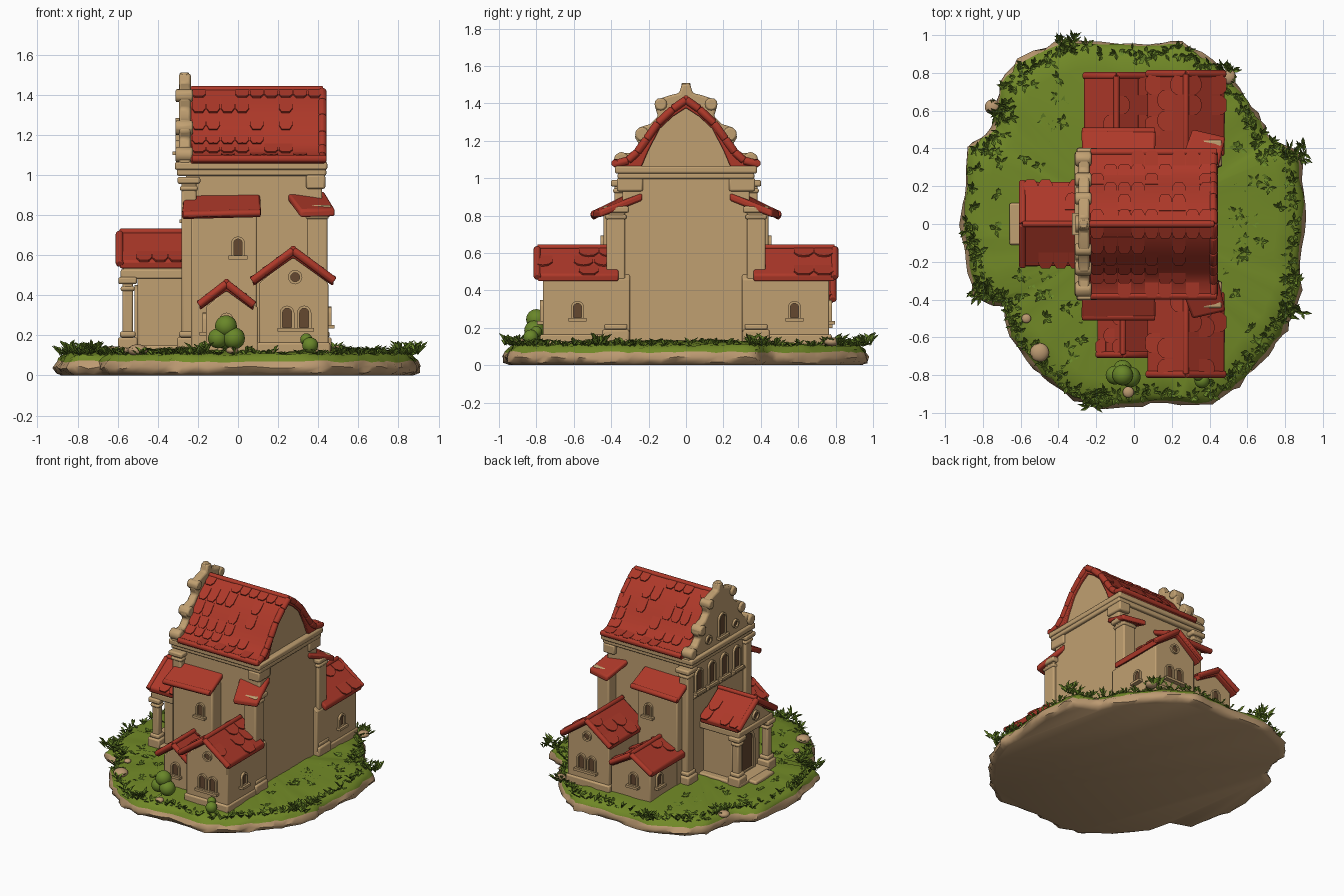
import bpy, bmesh, math, random
from mathutils import Vector, Matrix

if "Cube" in bpy.data.objects:
    bpy.data.objects.remove(bpy.data.objects["Cube"])
random.seed(4)
rnd = random.uniform

def material(name, c):
    m = bpy.data.materials.new(name)
    m.diffuse_color = (*c, 1)
    m.use_nodes = True
    m.node_tree.nodes["Principled BSDF"].inputs["Base Color"].default_value = m.diffuse_color
    return m
WALL = material("tan plaster", (0.53, 0.35, 0.165))
STONE = material("rim stone", (0.50, 0.32, 0.165))
ROOF = material("red tile", (0.42, 0.04, 0.022))
GRASS = material("grass green", (0.165, 0.25, 0.02))
LEAF = material("leaf green", (0.14, 0.24, 0.022))
DARK = material("window brown", (0.13, 0.065, 0.03))

def finish(name, bm, mats, bevel=0.0, angle=35, normals=True):
    if normals:
        bmesh.ops.recalc_face_normals(bm, faces=bm.faces)
    me = bpy.data.meshes.new(name)
    bm.to_mesh(me); bm.free()
    ob = bpy.data.objects.new(name, me)
    bpy.context.collection.objects.link(ob)
    for m in mats:
        me.materials.append(m)
    if bevel:
        mod = ob.modifiers.new("bevel", 'BEVEL')
        mod.width, mod.segments, mod.limit_method = bevel, 2, 'ANGLE'
    bpy.ops.object.select_all(action='DESELECT')
    ob.select_set(True)
    bpy.context.view_layer.objects.active = ob
    bpy.ops.object.shade_smooth_by_angle(angle=math.radians(angle))
    return ob

def prism(name, pts, axis, a, b, mat, bevel=0.007):
    # profile in (y,z) or (x,z), extruded along axis from a to b
    bm = bmesh.new()
    put = (lambda u, v, w: (w, u, v)) if axis == 'x' else (lambda u, v, w: (u, w, v))
    f = bm.faces.new([bm.verts.new(put(u, v, a)) for u, v in pts])
    r = bmesh.ops.extrude_face_region(bm, geom=[f])
    d = Vector(put(0, 0, b - a))
    bmesh.ops.translate(bm, vec=d, verts=[v for v in r['geom'] if isinstance(v, bmesh.types.BMVert)])
    return finish(name, bm, [mat], bevel)

def box(name, x0, x1, y0, y1, z0, z1, mat=WALL, bevel=0.01):
    return prism(name, [(x0, z0), (x1, z0), (x1, z1), (x0, z1)], 'y', y0, y1, mat, bevel)

def rod(name, p, q, r, mat):
    p, q = Vector(p), Vector(q)
    bm = bmesh.new()
    M = Matrix.Translation((p + q) / 2) @ (q - p).to_track_quat('Z', 'Y').to_matrix().to_4x4()
    bmesh.ops.create_cone(bm, cap_ends=True, segments=12, radius1=r, radius2=r, depth=(q - p).length, matrix=M)
    return finish(name, bm, [mat], r * 0.3)

def slab(name, top, t, mat=ROOF):
    bm = bmesh.new()
    up = [bm.verts.new(p) for p in top]
    lo = [bm.verts.new((p[0], p[1], p[2] - t)) for p in top]
    bm.faces.new(up); bm.faces.new(lo[::-1])
    for i in range(4):
        j = (i + 1) % 4
        bm.faces.new([up[i], lo[i], lo[j], up[j]])
    return finish(name, bm, [mat], 0.012)

def shingles(name, slopes):
    # each slope: top corner, along vector, down vector, columns, rows, chance
    bm = bmesh.new()
    for U, A, D, nc, nr, ch in slopes:
        U, A, D = Vector(U), Vector(A), Vector(D)
        N = A.cross(D).normalized()
        N = N if N.z > 0 else -N
        for r in range(nr):
            for c in range(nc):
                if random.random() > ch: continue
                off = 0.25 if r % 2 else -0.0
                shape = [(0, 0), (.95, 0), (.95, .75), (.75, 1.05), (.48, 1.15), (.2, 1.05), (0, .75)]
                vs = [bm.verts.new(U + A * min(1, (c + off + u) / nc) + D * min(1.02, (r + v) / nr)
                                   + N * (0.001 + 0.009 * v)) for u, v in shape]
                f = bm.faces.new(vs)
                r2 = bmesh.ops.extrude_face_region(bm, geom=[f])
                bmesh.ops.translate(bm, vec=-N * 0.012, verts=[v for v in r2['geom'] if isinstance(v, bmesh.types.BMVert)])
    finish(name, bm, [ROOF])

def gable_roof(name, axis, c, hw, a, b, eave, ridge, t=0.04):
    prism(name, [(c - hw, eave), (c, ridge), (c + hw, eave), (c + hw * .97, eave - t), (c, ridge - t * 1.2),
                 (c - hw * .97, eave - t)], axis, a, b, ROOF, 0.01)
    put = (lambda u, v, w: (w, u, v)) if axis == 'x' else (lambda u, v, w: (u, w, v))
    rod(name + "_ridge", put(c, ridge - .004, a), put(c, ridge - .004, b), 0.016, ROOF)
    for s in (-1, 1):
        rod(name + "_verge", put(c, ridge - .012, b), put(c + s * hw, eave - .014, b), 0.02, ROOF)
    shingles(name + "_tiles", [(put(c, ridge, a), put(0, 0, b - a), put(s * hw, eave - ridge, 0), 4, 3, .3) for s in (-1, 1)])

def window(name, pos, turn, w, h, t=0.013, round_=False, sill=True):
    # frame ring with a dark pane; local -y faces outward
    def arch(w, h, z0):
        r = w / 2
        if round_:
            return [(r * math.cos(i * math.pi / 8), r * math.sin(i * math.pi / 8)) for i in range(16)]
        return [(-r, z0), (r, z0)] + [(r * math.cos(i * math.pi / 8), h - r + r * math.sin(i * math.pi / 8)) for i in range(9)]
    o, n = arch(w + 2 * t, h + t, -t * .5), arch(w, h, 0)
    bm = bmesh.new()
    rings = [[bm.verts.new((x, y, z)) for x, z in pts] for pts, y in ((o, .01), (o, -.016), (n, -.016), (n, .01))]
    for A, B in zip(rings, rings[1:]):
        for i in range(len(A)):
            j = (i + 1) % len(A)
            bm.faces.new([A[i], A[j], B[j], B[i]])
    bm.faces.new([bm.verts.new((x, -.004, z)) for x, z in n]).material_index = 1
    if sill and not round_:
        bmesh.ops.create_cube(bm, size=1, matrix=Matrix.Translation((0, -.012, -.012)) @ Matrix.Diagonal((w + 4 * t, .04, .018, 1)))
    ob = finish(name, bm, [WALL, DARK])
    ob.location, ob.rotation_euler = pos, (0, 0, turn)

def pilaster(name, x, y, r, z0, z1):
    box(name + "_shaft", x - r, x + r, y - r, y + r, z0, z1)
    for k, (a, b, e) in enumerate([(z0, z0 + .07, .022), (z0 + .07, z0 + .1, .012), (z1 - .07, z1 - .045, .008), (z1 - .035, z1, .02)]):
        box(name + "_moulding", x - r - e, x + r + e, y - r - e, y + r + e, a, b)

# Ground: stone rim and grassy top from one outline
OUT = [(.9, .1), (.87, .38), (.71, .45), (.65, .58), (.55, .72), (.4, .87), (.25, .96), (0, .94), (-.35, .97), (-.6, .87),
       (-.7, .75), (-.74, .5), (-.87, .4), (-.91, 0), (-.88, -.15), (-.84, -.38), (-.69, -.43), (-.65, -.6), (-.48, -.8),
       (-.32, -.93), (-.15, -.97), (.1, -.94), (.4, -.95), (.55, -.85), (.7, -.68), (.8, -.55), (.88, -.35), (.87, -.2)]
rim = []
for i, p in enumerate(OUT):
    q = OUT[(i + 1) % len(OUT)]
    rim += [Vector(p).lerp(Vector(q), k / 4) for k in range(4)]
bm = bmesh.new()
LEVELS = [(.97, 0, 0), (1.0, .015, .01), (1.012, .04, .012), (.995, .07, .01), (.985, .085, .01), (.96, .105, .012), (.85, .118, .01),
          (.6, .13, .006), (.3, .14, .004)]
rings = []
for s, z, j in LEVELS:
    rings.append([bm.verts.new((p.x * s + rnd(-j, j), p.y * s + rnd(-j, j), z + (rnd(-j, j) * .6 if z else 0))) for p in rim])
for k, (A, B) in enumerate(zip(rings, rings[1:])):
    for i in range(len(A)):
        j = (i + 1) % len(A)
        bm.faces.new([A[i], A[j], B[j], B[i]]).material_index = int(k >= 3)
bm.faces.new(rings[0])
bm.faces.new(rings[-1]).material_index = 1
finish("ground", bm, [STONE, GRASS], 0, 50)

# Grass tufts on the rim and scattered on the lawn
bm = bmesh.new()
def tuft(x, y, z, n, length, rise):
    for _ in range(n):
        a, L, w = rnd(0, 6.28), length * rnd(.6, 1.1), rnd(.007, .012)
        d, s = Vector((math.cos(a), math.sin(a), 0)), Vector((-math.sin(a), math.cos(a), 0)) * w
        o = Vector((x, y, z)); m = o + d * L * .5 + Vector((0, 0, L * rise * .8)); t = o + d * L + Vector((0, 0, L * rise))
        o, l, r, t = [bm.verts.new(v) for v in (o, m - s, m + s, t)]
        bm.faces.new([o, l, t]); bm.faces.new([o, t, r])
for p in rim:
    for k in range(2):
        s = rnd(.93, .975)
        tuft(p.x * s + rnd(-.015, .015), p.y * s + rnd(-.015, .015), .1, 4, .045, rnd(.3, 1.1))
for cx, cy in ((.85, .38), (.84, -.48), (-.8, -.36), (-.35, .95), (-.2, -.93), (.5, .78), (-.7, .6)):
    for _ in range(7):
        tuft(cx + rnd(-.05, .05), cy + rnd(-.04, .04), .105, 5, .06, rnd(.6, 1.2))
for _ in range(130):
    p = random.choice(rim) * rnd(.5, .93)
    if not (-.66 < p.x < .48 and abs(p.y) < .25 or -.28 < p.x < .5 and abs(p.y) < .8):
        tuft(p.x, p.y, .118, 6, .045, rnd(.2, .6))
finish("grass_tufts", bm, [LEAF], normals=False)

# Bush and loose rocks
def blob(name, x, y, z, r, mat, flat=1.0):
    bm = bmesh.new()
    bmesh.ops.create_icosphere(bm, subdivisions=3, radius=r, matrix=Matrix.Translation((x, y, z)) @ Matrix.Diagonal((1, 1, flat, 1)))
    finish(name, bm, [mat], 0, 60)
for x, y, z, r in ((-.06, -.8, .245, .055), (-.1, -.8, .185, .05), (-.02, -.81, .185, .055), (-.06, -.77, .18, .05), (.36, -.83, .15, .04), (.34, -.8, .18, .03)):
    blob("bush", x, y, z, r, LEAF)
for x, y, r in ((-.5, -.68, .05), (-.03, -.89, .03), (-.57, -.5, .025), (-.75, .62, .04), (.5, .78, .04)):
    blob("rock", x, y, .125, r, STONE, .6)

# Nave body, cornice and main roof
box("nave_wall", -.26, .42, -.34, .34, .1, 1.02)
box("cornice", -.305, .44, -.365, .365, .995, 1.03)
box("cornice_top", -.315, .445, -.38, .38, 1.025, 1.065)
half = [(.07, 1.385), (.15, 1.31), (.21, 1.225), (.26, 1.155), (.31, 1.11), (.385, 1.09)]
inner = [(.385, 1.055), (.24, 1.055), (.2, 1.15), (.14, 1.265), (.07, 1.33)]
side = half + inner
prism("main_roof", [(0, 1.435)] + side + [(0, 1.375)] + [(-y, z) for y, z in side[::-1]], 'x', -.235, .425, ROOF)
prism("rear_gable", [(0, 1.38), (.075, 1.335), (.145, 1.27), (.21, 1.15), (.25, 1.05), (-.25, 1.05), (-.21, 1.15),
                     (-.145, 1.27), (-.075, 1.335)], 'x', -.2, .405, WALL, 0)
rod("main_ridge", (-.235, 0, 1.425), (.425, 0, 1.425), .018, ROOF)
slopes = []
line = [(0, 1.435)] + half
for s in (-1, 1):
    for (y0, z0), (y1, z1) in zip(line, line[1:]):
        slopes.append(((-.23, s * y0, z0), (.65, 0, 0), (0, s * (y1 - y0), z1 - z0), 9, 1, .5))
        rod("main_verge", (.42, s * y0, z0 - .016), (.42, s * y1, z1 - .016), .022, ROOF)
    rod("main_eave", (-.23, s * .38, 1.08), (.44, s * .38, 1.08), .02, ROOF)
shingles("main_roof_tiles", slopes)

# Scrolled front gable on the entrance side
hp = [(.022, 1.505), (.036, 1.455), (.08, 1.445), (.14, 1.425), (.165, 1.38), (.15, 1.33), (.19, 1.29), (.255, 1.27),
      (.275, 1.22), (.25, 1.18), (.29, 1.135), (.36, 1.135), (.38, 1.055)]
prism("scroll_gable", hp + [(-y, z) for y, z in hp[::-1]], 'x', -.295, -.235, WALL, .012)
for s in (-1, 1):
    for y, z, r in ((.135, 1.395, .034), (.235, 1.235, .038), (.345, 1.1, .04)):
        rod("scroll", (-.312, s * y, z), (-.225, s * y, z), r, WALL)
    window("gable_oculus", (-.295, s * .16, 1.14), -math.pi / 2, .04, 0, round_=True)
rod("finial", (-.267, 0, 1.44), (-.267, 0, 1.51), .024, WALL)
window("gable_window", (-.295, 0, 1.12), -math.pi / 2, .065, .15)
for y in (-.225, -.075, .075, .225):
    window("facade_window", (-.26, y, .78), -math.pi / 2, .06, .15)
box("facade_band", -.278, -.25, -.34, .34, .735, .76)

for s in (-1, 1):
    # Corner pilasters and small tile awnings
    pilaster("front_pilaster", -.245, s * .345, .037, .12, .99)
    pilaster("rear_pilaster", .395, s * .375, .05, .12, .85)
    box("rear_capital", .34, .435, s * .3 - .07, s * .3 + .07, .93, 1.0)
    box("side_block", -.235, .095, min(s * .3, s * .44), max(s * .3, s * .44), .1, .84)
    slab("side_awning", [(-.27, s * .33, .9), (.11, s * .33, .905), (.115, s * .495, .825), (-.28, s * .5, .815)], .04)
    rod("awning_edge", (-.275, s * .49, .8), (.112, s * .49, .81), .02, ROOF)
    slab("rear_awning", [(.24, s * .31, .92), (.43, s * .23, .92), (.485, s * .46, .83), (.31, s * .5, .825)], .04)
    face = 0 if s < 0 else math.pi
    window("block_window", (0, s * .44, .6), face, .042, .08)

    # Large side chapel
    y0, y1 = s * .3, s * .765
    prism("chapel_wall", [(.105, .1), (.45, .1), (.45, .46), (.277, .6), (.105, .46)], 'y', y0, y1, WALL)
    box("chapel_plinth", .095, .46, min(y0, s * .78), max(y0, s * .78), .1, .165)
    gable_roof("chapel_roof", 'y', .275, .205, s * .36, s * .795, .485, .635)
    window("chapel_oculus", (.285, y1, .49), face, .045, 0, round_=True)
    for x in (.245, .33):
        window("chapel_window", (x, y1, .24), face, .045, .095)
    window("chapel_side_window", (.45, s * .58, .255), math.pi / 2, .045, .075)

    # Small side chapel, wider on the far side
    x0, d = (-.185, .69) if s < 0 else (-.255, .785)
    c, hw = (x0 + .07) / 2, (.07 - x0) / 2
    prism("annex_wall", [(x0 + .025, .1), (.1, .1), (.1, .34), (c, .43), (x0 + .025, .34)], 'y', y0, s * (d - .035), WALL)
    gable_roof("annex_roof", 'y', c, hw + .01, s * .38, s * d, .365, .47)
    window("annex_window", (c, s * (d - .035), .22), face, .045, .08)
    window("annex_side_window", (x0 + .025, s * (d - .13), .22), -math.pi / 2, .045, .08)

    # Porch columns
    pilaster("porch_column", -.55, s * .175, .027, .12, .49)

# Entrance porch with pediment, door and step
box("porch_room", -.5, -.25, -.165, .165, .1, .5)
box("porch_beam", -.585, -.25, -.205, .205, .48, .53)
prism("porch_pediment", [(-.2, .52), (.2, .52), (0, .69)], 'x', -.575, -.25, WALL)
gable_roof("porch_roof", 'x', 0, .225, -.27, -.59, .57, .72)
window("porch_oculus", (-.575, 0, .585), -math.pi / 2, .045, 0, round_=True)
window("porch_door", (-.5, 0, .16), -math.pi / 2, .13, .27, t=.022, sill=False)
box("porch_floor", -.6, -.25, -.215, .215, .1, .15)
box("porch_step", -.66, -.58, -.11, .11, .1, .145)
